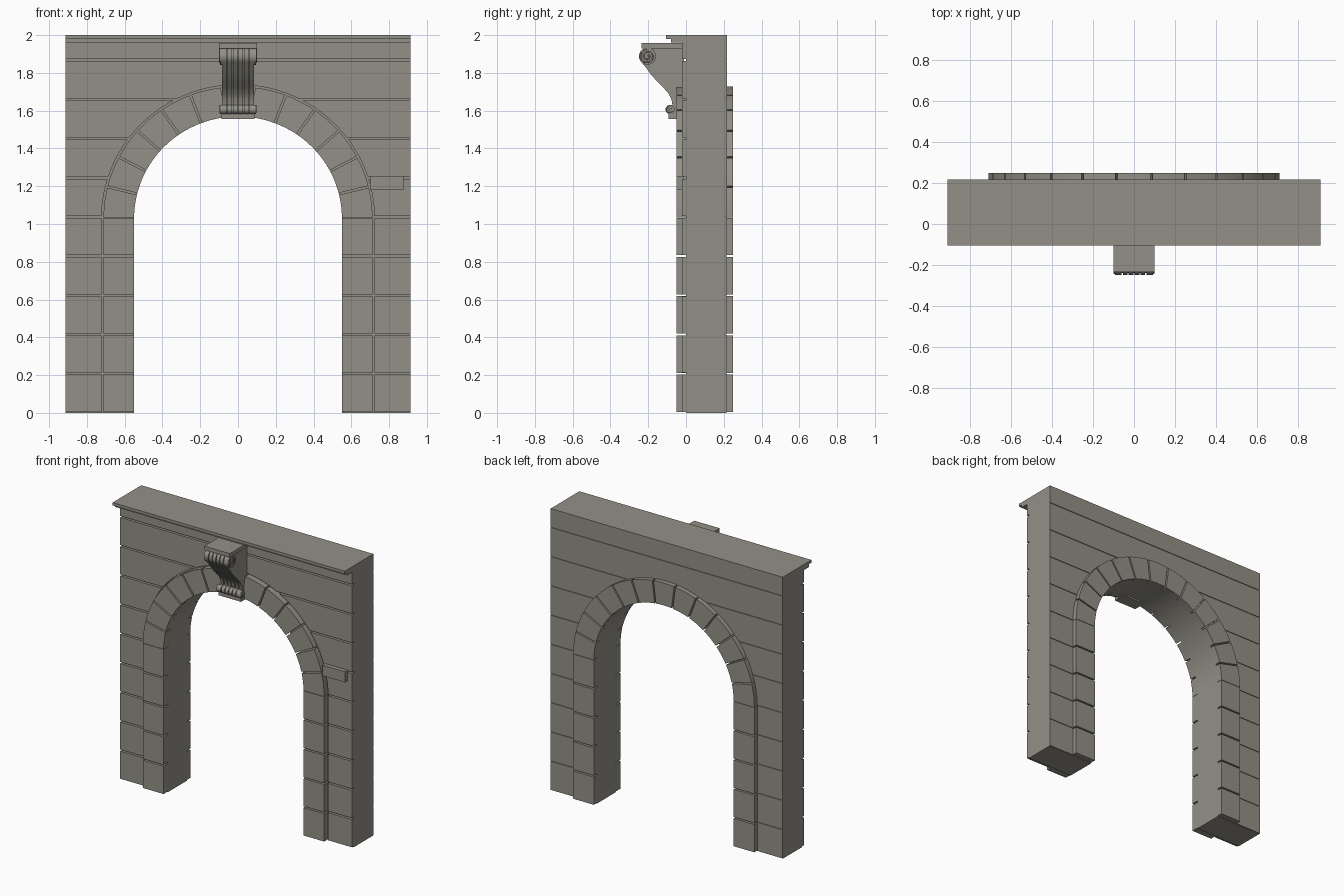
import bpy, bmesh
from math import sin, cos, asin, pi, radians

old = bpy.data.objects.get("Cube")
if old:
    bpy.data.objects.remove(old)

stone = bpy.data.materials.new("warm_grey_stone")
stone.use_nodes = True
COLOUR = (0.29, 0.28, 0.24, 1)
stone.diffuse_color = COLOUR
stone.node_tree.nodes["Principled BSDF"].inputs["Base Color"].default_value = COLOUR

HALF = 0.912                  # half width of the wall
SPRING, SQUASH = 1.03, 0.98   # arch springing height and slight flattening
R_IN, R_OUT = 0.55, 0.712
COURSE = 0.2075
STONES = 13                   # voussoirs in the arch


def prism(name, polys, lo, hi, axis="Y", mirror=False):
    """Extrude outlines along an axis: (x, z) outlines for Y, (y, z) for X."""
    bm = bmesh.new()
    for poly in polys:
        versions = [poly]
        if mirror:
            versions.append([(-a, b) for a, b in poly])
        for outline in versions:
            rings = []
            for d in (lo, hi):
                rings.append([bm.verts.new((a, d, b) if axis == "Y" else (d, a, b))
                              for a, b in outline])
            near, far = rings
            bm.faces.new(near)
            bm.faces.new(far[::-1])
            for i in range(len(near)):
                j = (i + 1) % len(near)
                bm.faces.new((near[j], near[i], far[i], far[j]))
    bmesh.ops.recalc_face_normals(bm, faces=bm.faces)
    mesh = bpy.data.meshes.new(name)
    bm.to_mesh(mesh)
    bm.free()
    mesh.materials.append(stone)
    ob = bpy.data.objects.new(name, mesh)
    bpy.context.collection.objects.link(ob)
    bpy.ops.object.select_all(action="DESELECT")
    ob.select_set(True)
    bpy.context.view_layer.objects.active = ob
    bpy.ops.object.shade_smooth_by_angle(angle=radians(25))
    return ob


def rect(a0, a1, b0, b1):
    return [(a0, b0), (a1, b0), (a1, b1), (a0, b1)]


def arc(r, t0, t1, n):
    return [(r * cos(t0 + (t1 - t0) * i / n),
             SPRING + SQUASH * r * sin(t0 + (t1 - t0) * i / n)) for i in range(n + 1)]


def circle(cy, cz, r, n=24):
    return [(cy + r * cos(2 * pi * i / n), cz + r * sin(2 * pi * i / n)) for i in range(n)]


def course_outlines(r, gap):
    """Right half of every wall course, trimmed around an arch of radius r."""
    outlines = []
    rise = SQUASH * r
    for k in range(10):
        z0 = k * COURSE + gap / 2
        z1 = min((k + 1) * COURSE - gap / 2, 2.0)
        if k == 9:
            z1 = 2.0
        if z0 > SPRING + rise:
            outlines.append(rect(0, HALF, z0, z1))
            continue
        t0, t1 = [asin(min(max((z - SPRING) / rise, 0), 1)) for z in (z0, z1)]
        if z1 < SPRING + 0.01:
            outlines.append(rect(r, HALF, z0, z1))
            continue
        inner = arc(r, t0, t1, 14)
        if z1 > SPRING + rise:
            inner.append((0, z1))
        outlines.append([(HALF, z0)] + inner + [(HALF, z1)])
    return outlines


def band_outlines(gap):
    """Voussoirs over the whole arch and the jamb stones of both piers."""
    outlines = []
    step = pi / STONES
    for k in range(STONES):
        a, b = k * step, (k + 1) * step
        gi, go = gap / 2 / R_IN, gap / 2 / R_OUT
        outlines.append(arc(R_IN, a + gi, b - gi, 6) + arc(R_OUT, b - go, a + go, 6))
    for k in range(5):
        z0, z1 = k * COURSE + gap / 2, (k + 1) * COURSE - gap / 2
        for s in (-1, 1):
            outlines.append(rect(s * R_IN, s * R_OUT, z0, z1))
    return outlines


# Wall core with the arched opening
opening = arc(R_IN, 0, pi, 60)
core = [(HALF, 0), (HALF, 2), (-HALF, 2), (-HALF, 0), (-R_IN, 0)] + opening[::-1] + [(R_IN, 0)]
prism("wall_core", [core], 0.0, 0.212)

# Coursed masonry on both faces
prism("front_courses", course_outlines(R_OUT + 0.01, 0.011), -0.02, 0.0, mirror=True)
prism("back_courses", course_outlines(R_OUT - 0.02, 0.004), 0.212, 0.217, mirror=True)

# Raised arch band on both faces
prism("front_arch_band", band_outlines(0.010), -0.05, 0.0)
prism("back_arch_band", band_outlines(0.010), 0.212, 0.25)

# Stepped cornice along the front
prism("cornice_top", [rect(-HALF, HALF, 1.98, 2.0)], -0.105, 0.0)
prism("cornice_lower", [rect(-HALF, HALF, 1.96, 1.98)], -0.08, 0.0)

# Small projecting block beside the arch
prism("side_block", [rect(0.70, 0.875, 1.18, 1.255)], -0.05, -0.01)

# Scrolled keystone bracket
TOP, TOP_R = (-0.204, 1.888), 0.045
LOW, LOW_R = (-0.085, 1.606), 0.024


def bracket_profile(inset):
    front = [(-0.205, 1.932)]
    front += [(TOP[0] + TOP_R * cos(radians(a)), TOP[1] + TOP_R * sin(radians(a)))
              for a in range(105, 226, 15)]
    front += [(-0.212, 1.828), (-0.185, 1.79), (-0.15, 1.752), (-0.12, 1.722),
              (-0.092, 1.69), (-0.077, 1.66), (-0.072, 1.63)]
    front += [(LOW[0] + LOW_R * cos(radians(a)), LOW[1] + LOW_R * sin(radians(a)))
              for a in range(90, 271, 20)]
    return [(-0.01, 1.932)] + [(y + inset, z) for y, z in front] + [(-0.01, 1.58)]


prism("bracket_body", [bracket_profile(0.01)], -0.084, 0.084, axis="X")
for k in range(6):
    x = (k - 2.5) * 0.029
    prism("bracket_rib", [bracket_profile(0)], x - 0.0115, x + 0.0115, axis="X")
prism("bracket_cap", [rect(-0.1, 0.1, 1.93, 1.958)], -0.236, 0.0)
prism("bracket_foot", [rect(-0.088, 0.088, 1.557, 1.585)], -0.092, 0.0)


def spiral(name, centre, r, x, turns):
    curve = bpy.data.curves.new(name, "CURVE")
    curve.dimensions = "3D"
    curve.bevel_depth = r * 0.1
    curve.bevel_resolution = 1
    n = int(turns * 20)
    line = curve.splines.new("POLY")
    line.points.add(n)
    for i, p in enumerate(line.points):
        t = i / n
        a, rad = pi / 2 + t * turns * 2 * pi, r * (0.92 - 0.78 * t)
        p.co = (x, centre[0] + rad * cos(a), centre[1] + rad * sin(a), 1)
    curve.materials.append(stone)
    bpy.context.collection.objects.link(bpy.data.objects.new(name, curve))


# Scroll ends on both sides of the bracket
for s, side in ((-1, "right"), (1, "left")):
    for part, c, r, turns in (("upper", TOP, TOP_R, 2), ("lower", LOW, LOW_R, 1.5)):
        prism(f"{side}_{part}_scroll", [circle(*c, r)], s * 0.08, s * 0.094, axis="X")
        spiral(f"{side}_{part}_spiral", c, r, s * 0.095, turns)
